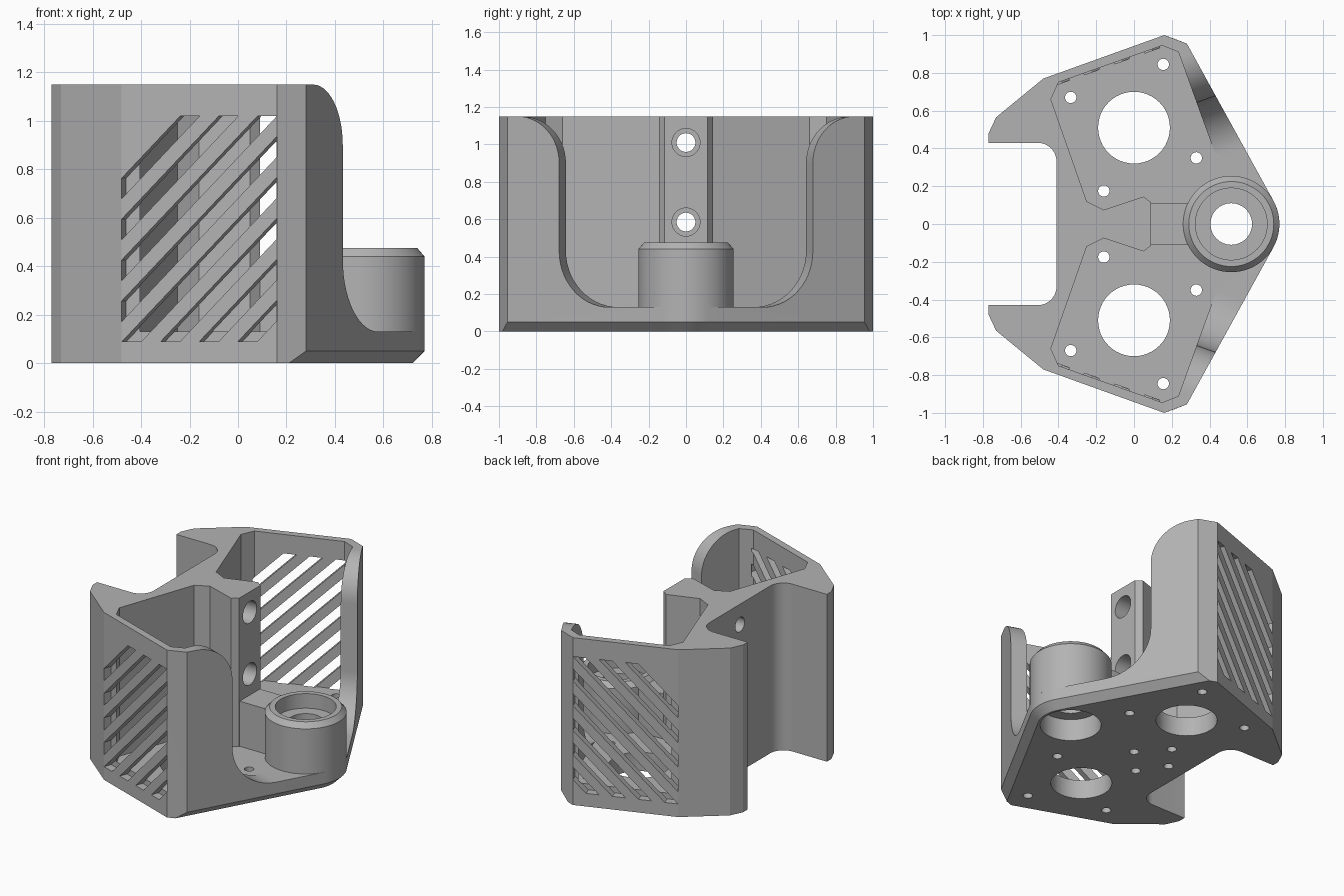
import bpy, bmesh, math
from mathutils import Vector

if "Cube" in bpy.data.objects:
    bpy.data.objects.remove(bpy.data.objects["Cube"], do_unlink=True)

TOP, FLOOR, TIP_X = 1.15, 0.13, 0.515

grey = bpy.data.materials.new("plain grey")
grey.use_nodes = True
grey.diffuse_color = (0.45, 0.45, 0.45, 1)
grey.node_tree.nodes["Principled BSDF"].inputs["Base Color"].default_value = (0.45, 0.45, 0.45, 1)


def make_object(name, bm):
    bmesh.ops.recalc_face_normals(bm, faces=bm.faces)
    mesh = bpy.data.meshes.new(name)
    bm.to_mesh(mesh)
    bm.free()
    mesh.materials.append(grey)
    obj = bpy.data.objects.new(name, mesh)
    bpy.context.collection.objects.link(obj)
    return obj


def add_loft(bm, rings, closed=False):
    """Skin a stack of equal rings; cap the ends unless closed into a loop."""
    loops = [[bm.verts.new(p) for p in ring] for ring in rings]
    n = len(loops[0])
    pairs = list(zip(loops, loops[1:]))
    if closed:
        pairs.append((loops[-1], loops[0]))
    else:
        bm.faces.new(loops[0])
        bm.faces.new(loops[-1])
    for a, b in pairs:
        for i in range(n):
            j = (i + 1) % n
            bm.faces.new((a[i], a[j], b[j], b[i]))


def loft(name, rings, closed=False):
    bm = bmesh.new()
    add_loft(bm, rings, closed)
    return make_object(name, bm)


def at_height(points, z):
    return [(x, y, z) for x, y in points]


def arc(cx, cy, r, start, end, steps):
    angles = [math.radians(start + (end - start) * k / steps) for k in range(steps + 1)]
    return [(cx + r * math.cos(a), cy + r * math.sin(a)) for a in angles]


def mirrored(half):
    return half + [(x, -y) for x, y in reversed(half)]


def round_ring(cx, cy, r, z, n=48):
    return at_height(arc(cx, cy, r, 0, 360, n)[:-1], z)


def cut(target, cutter):
    cutter.hide_render = True
    mod = target.modifiers.new("cut", 'BOOLEAN')
    mod.operation = 'DIFFERENCE'
    mod.solver = 'EXACT'
    mod.object = cutter
    bpy.context.view_layer.objects.active = target
    bpy.ops.object.modifier_apply(modifier=mod.name)
    bpy.data.objects.remove(cutter, do_unlink=True)


def cut_vertical(target, x, y, r, z0, z1):
    cut(target, loft("cutter", [round_ring(x, y, r, z0), round_ring(x, y, r, z1)]))


def cut_along_x(target, z, r, x0, x1):
    circle = arc(0, z, r, 0, 360, 40)[:-1]
    cut(target, loft("cutter", [[(x, y, h) for y, h in circle] for x in (x0, x1)]))


# Housing outline, with a chamfer under the two slanted front walls
def outline(corner, tip_radius):
    half = arc(-0.51, 0.33, 0.1, 0, 90, 10)
    half += [(-0.77, 0.43), (-0.77, 0.48), (-0.73, 0.565), (-0.48, 0.77), (0.16, 1.0), corner]
    half += arc(TIP_X, 0, tip_radius, 28, 28 / 13, 6)
    return mirrored(half)


upper = outline((0.28, 0.955), 0.255)
lower = outline((0.21, 0.982), 0.205)
housing = loft("housing", [at_height(lower, 0), at_height(upper, 0.05), at_height(upper, TOP)])

# Open cavity around the central post
cavity = mirrored([(0.09, 0.115), (0.05, 0.145), (-0.16, 0.075), (-0.25, 0.12), (-0.44, 0.66),
                   (-0.40, 0.75), (0.15, 0.945), (0.235, 0.91), (0.43, 0.37), (1.0, 0.37)])
cut(housing, loft("cutter", [at_height(cavity, FLOOR), at_height(cavity, 1.4)]))

# S-shaped scoops through the slanted walls, square to their inner faces
scoop = [(0.035, 1.3)] + arc(0.035, 0.9, 0.25, 90, 0, 14)
scoop += arc(0.585, FLOOR + 0.3, 0.3, 180, 270, 14) + [(0.9, FLOOR), (0.9, 1.3)]
origin = Vector((0.235, 0.91, 0))
along = Vector((0.195, -0.54, 0)).normalized()
outward = Vector((0.54, 0.195, 0)).normalized()
for side in (1, -1):
    rings = []
    for depth in (-0.05, 0.6):
        pts = [origin + along * s + outward * depth + Vector((0, 0, z)) for s, z in scoop]
        rings.append([(p.x, p.y * side, p.z) for p in pts])
    cut(housing, loft("cutter", rings))

# Diagonal vent slots in both side walls
X0, X1, Z0, Z1, SLOPE = -0.48, 0.16, 0.09, 1.02, 1.06
wall = Vector((0.64, 0.23, 0)).normalized()
normal = Vector((-wall.y, wall.x, 0))


def slot_line(c):
    xs = (max(X0, (Z0 - c) / SLOPE), min(X1, (Z1 - c) / SLOPE))
    return [(x, SLOPE * x + c) for x in xs]


for side in (1, -1):
    bm = bmesh.new()
    for k in range(8):
        c = 0.005 + 0.169 * k
        shape = slot_line(c + 0.085) + slot_line(c)[::-1]
        rings = []
        for depth in (-0.055, 0.05):
            pts = [Vector((x, 0.77 + (x - X0) * 0.23 / 0.64, z)) + normal * depth for x, z in shape]
            rings.append([(p.x, p.y * side, p.z) for p in pts])
        add_loft(bm, rings)
    cut(housing, make_object("cutter", bm))

# Floor openings and their screw holes
for side in (1, -1):
    cut_vertical(housing, 0, 0.51 * side, 0.19, -0.1, 0.2)
    for x, y in ((0.155, 0.845), (-0.335, 0.67), (0.33, 0.35), (-0.16, 0.175)):
        cut_vertical(housing, x, y * side, 0.03, -0.1, 0.2)
cut_vertical(housing, TIP_X, 0, 0.19, -0.1, 0.2)

# Blind holes under the post and counterbored bolt holes through it
for x in (0, -0.28):
    cut_vertical(housing, x, 0, 0.03, -0.1, 0.35)
for z in (0.585, 1.01):
    cut_along_x(housing, z, 0.05, -0.6, 0.3)
    cut_along_x(housing, z, 0.075, -0.03, 0.3)

# Round boss with a pocket at each end
profile = [(0.11, 0.15), (0.11, 0.375), (0.19, 0.375), (0.19, 0.475), (0.225, 0.475),
           (0.255, 0.44), (0.255, FLOOR), (0.19, FLOOR), (0.19, 0.15)]
boss = loft("boss", [round_ring(TIP_X, 0, r, z, 64) for r, z in profile], closed=True)

# Rib joining the post to the boss
rib_plan = mirrored([(0.085, 0.11), (0.31, 0.11)])
rib = loft("post_rib", [at_height(rib_plan, FLOOR - 0.01), at_height(rib_plan, 0.44)])

for obj in (housing, boss, rib):
    bpy.ops.object.select_all(action='DESELECT')
    obj.select_set(True)
    bpy.context.view_layer.objects.active = obj
    bpy.ops.object.shade_smooth_by_angle(angle=math.radians(15))
